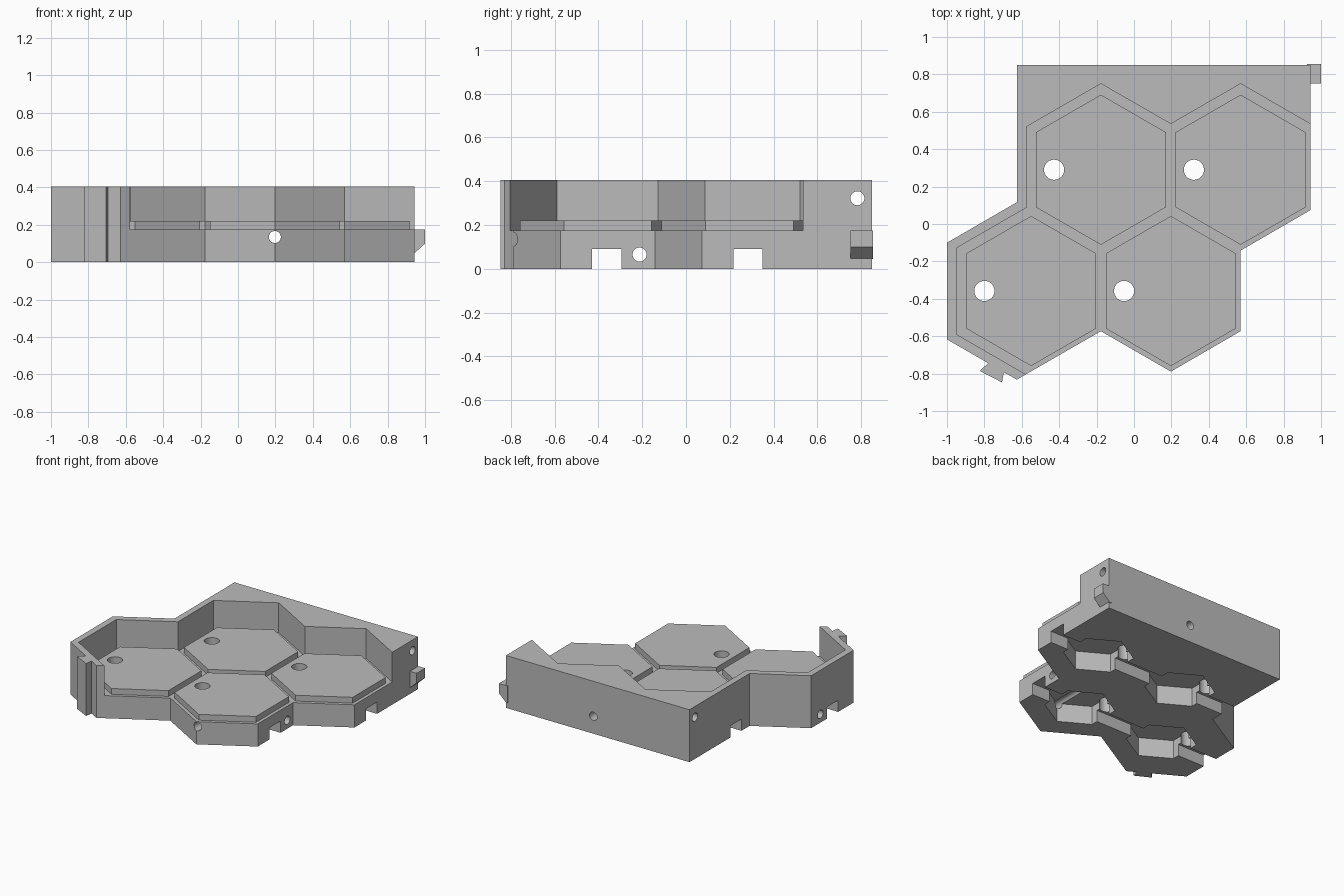
import bpy, bmesh, math
from mathutils import Matrix

cube = bpy.data.objects.get("Cube")
if cube:
    bpy.data.objects.remove(cube, do_unlink=True)

grey = bpy.data.materials.new("light grey")
grey.use_nodes = True
grey.diffuse_color = (0.5, 0.5, 0.5, 1)
grey.node_tree.nodes["Principled BSDF"].inputs["Base Color"].default_value = (0.5, 0.5, 0.5, 1)

TOP, FLOOR, PAD_TOP = 0.405, 0.175, 0.22
PITCH = 0.747
CELLS = [(-0.177, 0.29), (-0.177 + PITCH, 0.29), (-0.55, -0.358), (-0.55 + PITCH, -0.358)]


def finish(name, bm):
    bmesh.ops.recalc_face_normals(bm, faces=bm.faces[:])
    mesh = bpy.data.meshes.new(name)
    bm.to_mesh(mesh)
    bm.free()
    mesh.materials.append(grey)
    obj = bpy.data.objects.new(name, mesh)
    bpy.context.collection.objects.link(obj)
    return obj


def prism(name, points, z0, z1):
    """Extrude an outline in the ground plane from z0 to z1."""
    bm = bmesh.new()
    face = bm.faces.new([bm.verts.new((x, y, z0)) for x, y in points])
    side = bmesh.ops.extrude_face_region(bm, geom=[face])["geom"]
    verts = [v for v in side if isinstance(v, bmesh.types.BMVert)]
    bmesh.ops.translate(bm, verts=verts, vec=(0, 0, z1 - z0))
    return finish(name, bm)


def hexagon(centre, radius):
    return [(centre[0] + radius * math.sin(i * math.pi / 3),
             centre[1] + radius * math.cos(i * math.pi / 3)) for i in range(6)]


def rect(x0, x1, y0, y1):
    return [(x0, y0), (x1, y0), (x1, y1), (x0, y1)]


def drill(name, centre, radius, axis):
    """Long round cutter along one axis."""
    bm = bmesh.new()
    bmesh.ops.create_cone(bm, cap_ends=True, segments=32, radius1=radius, radius2=radius, depth=3)
    turn = {"X": Matrix.Rotation(math.pi / 2, 4, "Y"),
            "Y": Matrix.Rotation(math.pi / 2, 4, "X"), "Z": Matrix()}[axis]
    bmesh.ops.transform(bm, matrix=Matrix.Translation(centre) @ turn, verts=bm.verts[:])
    return finish(name, bm)


def combine(target, tool, operation="DIFFERENCE"):
    mod = target.modifiers.new("combine", "BOOLEAN")
    mod.operation, mod.solver, mod.object = operation, "EXACT", tool
    bpy.context.view_layer.objects.active = target
    bpy.ops.object.modifier_apply(modifier=mod.name)
    bpy.data.objects.remove(tool, do_unlink=True)


# Tray body: full outline, then the open recess
tray = prism("tray_body", [
    (-0.625, 0.85), (-0.625, 0.117), (-1, -0.1), (-1, -0.617), (-0.627, -0.832),
    (-0.177, -0.573), (0.197, -0.789), (0.57, -0.573), (0.57, -0.142),
    (0.943, 0.074), (0.943, 0.85)], 0, TOP)
combine(tray, prism("recess", [
    (-0.575, 0.52), (-0.575, 0.087), (-0.95, -0.129), (-0.95, -0.589), (-0.45, -0.878),
    (1.1, -1.2), (1.1, 0.444), (0.57, 0.75), (0.197, 0.535), (-0.177, 0.75)], FLOOR, 0.6))

# Hexagonal pockets and wiring channels underneath
for cell in CELLS:
    combine(tray, prism("pocket", hexagon(cell, 0.25), -0.1, 0.145))
for y in (0.283, -0.362):
    combine(tray, prism("channel", rect(-1.2, 1.2, y - 0.067, y + 0.067), -0.2, 0.09))

# Round bores through the body
combine(tray, drill("side_bore", (0, -0.212, 0.065), 0.032, "X"))
combine(tray, drill("back_bore", (0, 0.783, 0.322), 0.032, "X"))
combine(tray, drill("long_bore", (0.197, 0, 0.135), 0.032, "Y"))

# Raised pads, each with a vertical hole
for row, (x, y) in enumerate(CELLS):
    combine(tray, drill("cell_bore", (x - 0.25, y, 0), 0.054, "Z"))
    pad = prism("hex_pad_%d" % (row + 1), hexagon((x, y), 0.401), FLOOR, PAD_TOP)
    combine(pad, drill("pad_bore", (x - 0.25, y, 0), 0.054, "Z"))

# Dovetail rail on the front wall
prism("dovetail_rail", [(-0.78, -0.743), (-0.824, -0.786), (-0.706, -0.847),
                        (-0.695, -0.79)], 0, TOP)

# Wedge clip on the right side
clip = prism("side_clip", [(0.925, 0.045), (0.94, 0.045), (1, 0.1), (1, FLOOR),
                           (0.925, FLOOR)], -0.855, -0.752)
clip.data.transform(Matrix.Rotation(math.pi / 2, 4, "X"))
